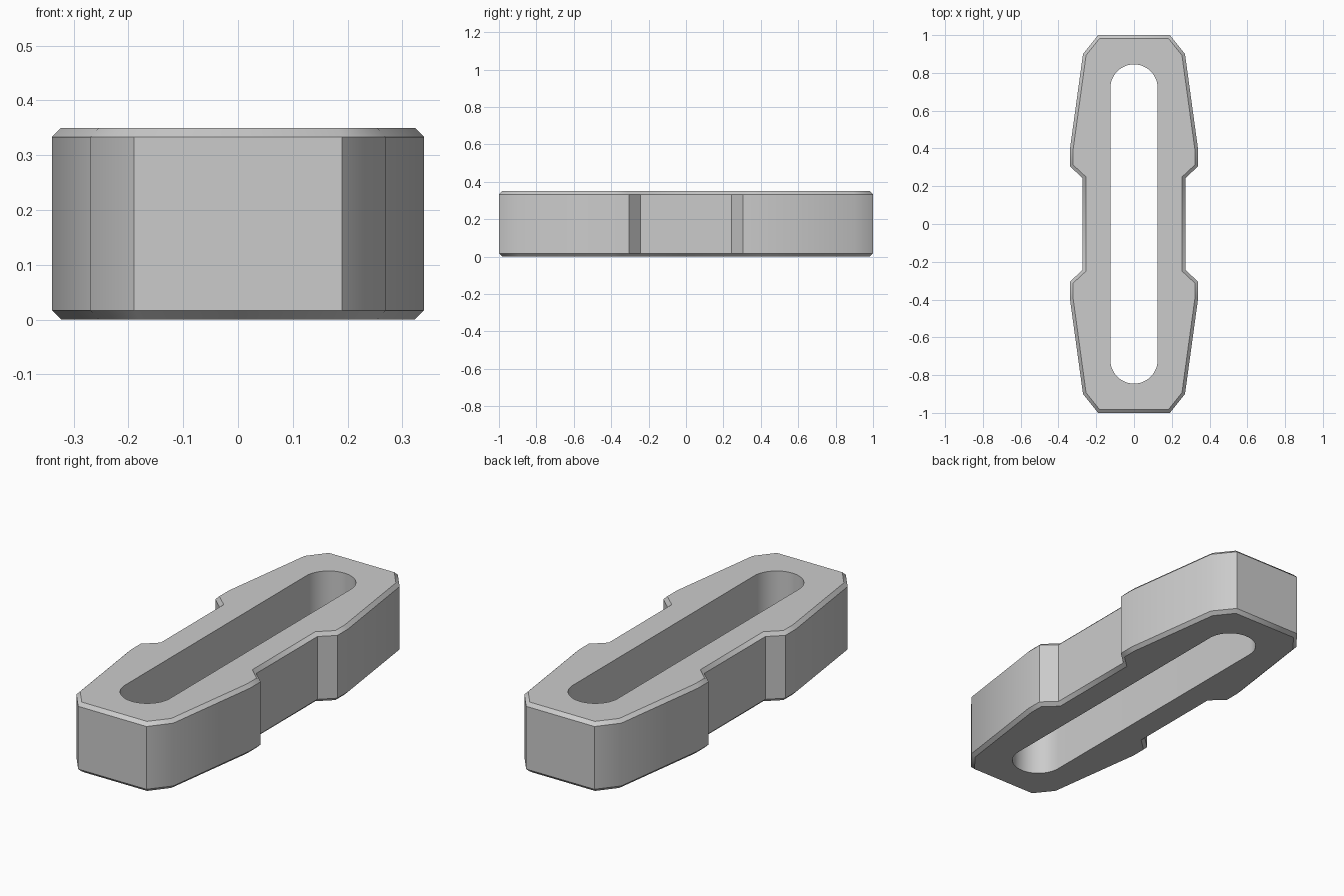
import bpy, bmesh, math
from mathutils import Vector

cube = bpy.data.objects.get("Cube")
if cube:
    bpy.data.objects.remove(cube, do_unlink=True)

HEIGHT, CHAMFER = 0.35, 0.017
SLOT_RADIUS, SLOT_CENTRE, ARC_STEPS = 0.125, 0.72, 24

grey = bpy.data.materials.new("light grey")
grey.use_nodes = True
grey.diffuse_color = (0.6, 0.6, 0.6, 1)
grey.node_tree.nodes["Principled BSDF"].inputs["Base Color"].default_value = grey.diffuse_color


def mirrored_outline(quarter):
    """Counter-clockwise outline from its +x +y quarter."""
    back = quarter[::-1]
    return [Vector(p) for p in
            quarter + [(-x, y) for x, y in back]
            + [(-x, -y) for x, y in quarter] + [(x, -y) for x, y in back]]


def inset(points, d):
    """Move every side of a counter-clockwise outline inwards by d."""
    result = []
    for i, p in enumerate(points):
        a = (p - points[i - 1]).normalized()
        b = (points[(i + 1) % len(points)] - p).normalized()
        na, nb = Vector((-a.y, a.x)), Vector((-b.y, b.x))
        result.append(p + (na + nb) * d / (1 + na.dot(nb)))
    return result


def ring(bm, points, z):
    verts = [bm.verts.new((p.x, p.y, z)) for p in points]
    edges = [bm.edges.new((v, verts[(i + 1) % len(verts)])) for i, v in enumerate(verts)]
    return verts, edges


def wall(bm, lower, upper):
    a, b = lower[0], upper[0]
    for i in range(len(a)):
        j = (i + 1) % len(a)
        bm.faces.new((a[i], a[j], b[j], b[i]))


# Outer profile with side notches, and the rounded slot
outer = mirrored_outline([(0.272, 0.243), (0.34, 0.306), (0.34, 0.39), (0.27, 0.9), (0.19, 1.0)])
slot = []
for side in (0, 1):
    for i in range(ARC_STEPS + 1):
        a = math.pi * (side + i / ARC_STEPS)
        slot.append(Vector((SLOT_RADIUS * math.cos(a),
                            SLOT_RADIUS * math.sin(a) + (-1) ** side * SLOT_CENTRE)))

# Chamfered outer wall
bm = bmesh.new()
small = inset(outer, CHAMFER)
levels = [(small, 0), (outer, CHAMFER), (outer, HEIGHT - CHAMFER), (small, HEIGHT)]
rings = [ring(bm, pts, z) for pts, z in levels]
for low, high in zip(rings, rings[1:]):
    wall(bm, low, high)

# Slot wall, open through the whole body
slot_low, slot_high = ring(bm, slot, 0), ring(bm, slot, HEIGHT)
wall(bm, slot_low, slot_high)

# Flat bottom and top around the slot
for rim, hole in ((rings[0], slot_low), (rings[-1], slot_high)):
    bmesh.ops.triangle_fill(bm, use_beauty=True, edges=rim[1] + hole[1])
bmesh.ops.recalc_face_normals(bm, faces=bm.faces[:])

mesh = bpy.data.meshes.new("slotted_link")
bm.to_mesh(mesh)
bm.free()
mesh.materials.append(grey)
link = bpy.data.objects.new("slotted_link", mesh)
bpy.context.collection.objects.link(link)

# Smooth the gentle corners, keep chamfers and notches sharp
bpy.ops.object.select_all(action='DESELECT')
link.select_set(True)
bpy.context.view_layer.objects.active = link
bpy.ops.object.shade_smooth_by_angle(angle=math.radians(38))
